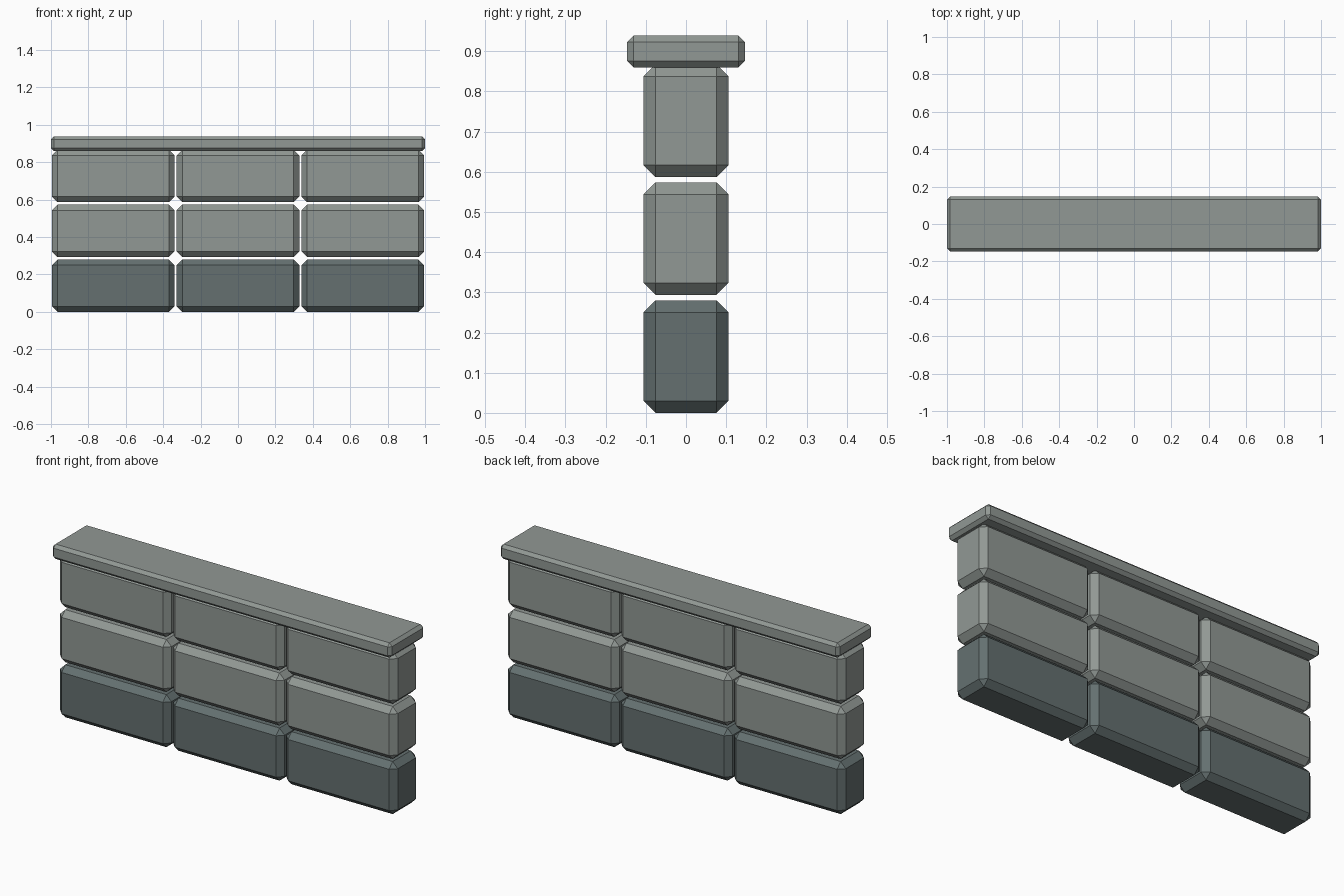
import bpy
import bmesh

if "Cube" in bpy.data.objects:
    bpy.data.objects.remove(bpy.data.objects["Cube"])


def make_mat(name, color):
    mat = bpy.data.materials.new(name)
    mat.diffuse_color = (*color, 1)
    mat.use_nodes = True
    mat.node_tree.nodes["Principled BSDF"].inputs["Base Color"].default_value = mat.diffuse_color
    return mat


dark_stone = make_mat("dark_stone", (0.128, 0.163, 0.163))
light_stone = make_mat("light_stone", (0.284, 0.315, 0.298))


def chamfered_box(name, size, center, chamfer, mat):
    """Box with single-segment flat chamfers on every edge."""
    bm = bmesh.new()
    bmesh.ops.create_cube(bm, size=1)
    bmesh.ops.scale(bm, vec=size, verts=bm.verts)
    bmesh.ops.bevel(bm, geom=bm.edges[:], offset=chamfer, segments=1,
                    affect='EDGES', offset_type='OFFSET')
    mesh = bpy.data.meshes.new(name)
    bm.to_mesh(mesh)
    bm.free()
    mesh.materials.append(mat)
    ob = bpy.data.objects.new(name, mesh)
    ob.location = center
    bpy.context.collection.objects.link(ob)
    return ob


# Stone courses: three rows of three blocks, the bottom row darker
W, D, H = 0.656, 0.212, 0.280
PITCH_X, PITCH_Z = 0.667, 0.2935
for row, label in enumerate(("base", "middle", "upper")):
    for col in range(3):
        chamfered_box(f"{label}_block_{col + 1}", (W, D, H),
                      ((col - 1) * PITCH_X, 0, H / 2 + row * PITCH_Z),
                      0.03, dark_stone if row == 0 else light_stone)

# Coping slab overhanging the wall top
chamfered_box("coping_slab", (2.0, 0.293, 0.079), (0, 0, 0.899), 0.016,
              light_stone)
